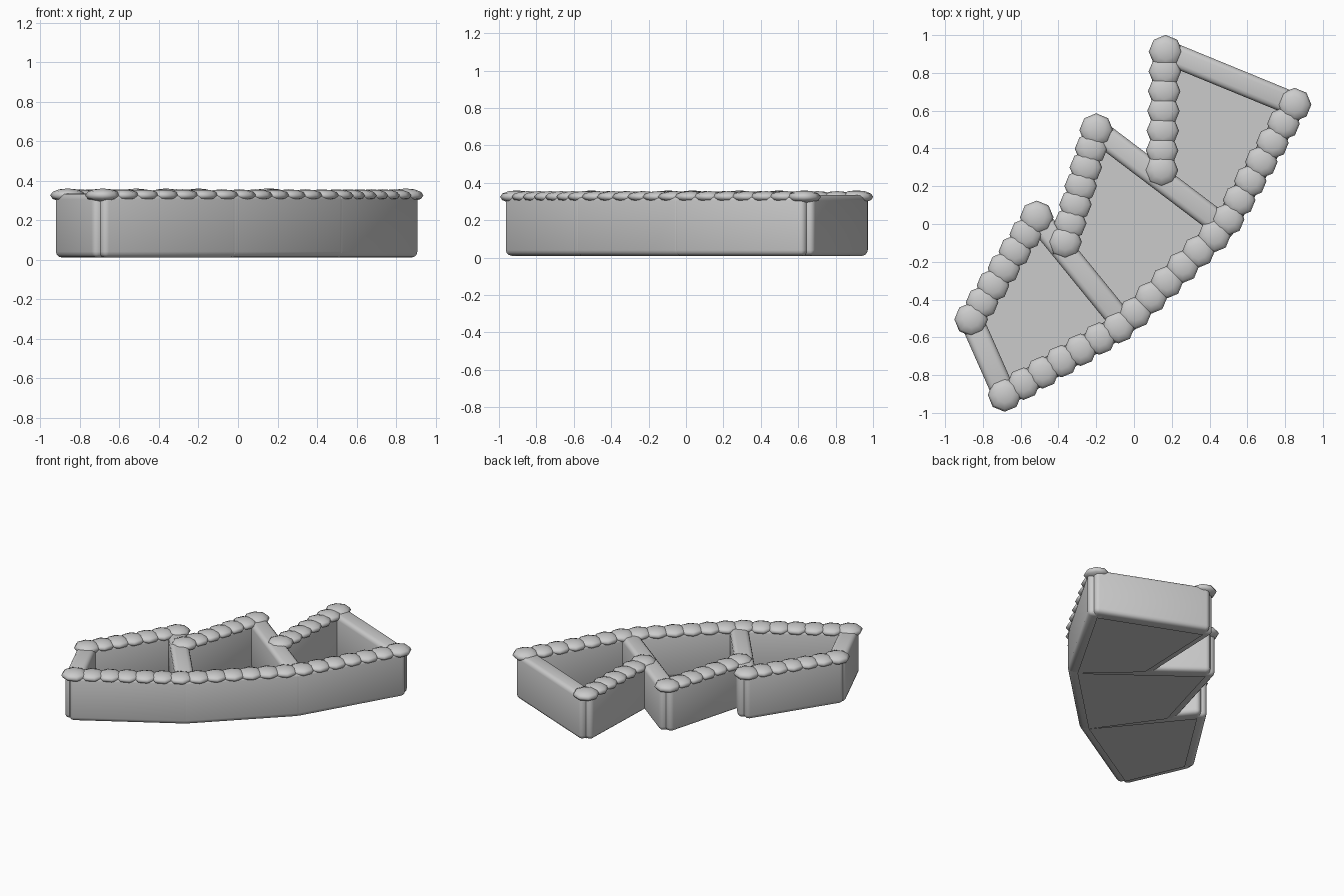
import bpy, bmesh, math
from mathutils import Vector

cube = bpy.data.objects.get("Cube")
if cube:
    bpy.data.objects.remove(cube)

stone = bpy.data.materials.new("light_grey_stone")
stone.use_nodes = True
stone.diffuse_color = (0.6, 0.6, 0.6, 1)
stone.node_tree.nodes["Principled BSDF"].inputs["Base Color"].default_value = (0.6, 0.6, 0.6, 1)

WALL_W, WALL_TOP, WALL_BASE, OVERHANG = 0.125, 0.335, 0.01, 0.03

# Corner points along the outer curve and the inner, stepped side
outer = [Vector(p) for p in ((-0.685, -0.905), (-0.055, -0.53), (0.475, -0.015), (0.85, 0.632))]
inner = [(Vector(a), Vector(b)) for a, b in (
    ((-0.862, -0.505), (-0.515, 0.035)),
    ((-0.365, -0.095), (-0.20, 0.497)),
    ((0.145, 0.285), (0.167, 0.912)))]


def finish(name, bm):
    mesh = bpy.data.meshes.new(name)
    bm.to_mesh(mesh)
    bm.free()
    mesh.materials.append(stone)
    obj = bpy.data.objects.new(name, mesh)
    bpy.context.collection.objects.link(obj)
    return obj


def wall(name, a, b):
    """Rounded block standing along the line from a to b."""
    bm = bmesh.new()
    bmesh.ops.create_cube(bm, size=1)
    d = b - a
    size = Vector((d.length + 2 * OVERHANG, WALL_W, WALL_TOP - WALL_BASE))
    bmesh.ops.scale(bm, vec=size, verts=bm.verts)
    bmesh.ops.bevel(bm, geom=bm.edges[:], offset=0.03, segments=3,
                    profile=0.5, affect='EDGES')
    for f in bm.faces:
        f.smooth = True
    obj = finish(name, bm)
    mid = (a + b) / 2
    obj.location = (mid.x, mid.y, (WALL_TOP + WALL_BASE) / 2)
    obj.rotation_euler.z = math.atan2(d.y, d.x)


def cap_row(name, points, count):
    """Flattened round stones spaced evenly along a path, larger at the ends."""
    bm = bmesh.new()
    lengths = [(q - p).length for p, q in zip(points, points[1:])]
    for i in range(count):
        s = sum(lengths) * i / (count - 1)
        k = 0
        while k < len(lengths) - 1 and s > lengths[k]:
            s -= lengths[k]
            k += 1
        d = points[k + 1] - points[k]
        pos = points[k] + d * (s / lengths[k])
        end = i in (0, count - 1)
        r, h = (0.089, 0.035) if end else (0.086, 0.031)
        made = bmesh.ops.create_uvsphere(bm, u_segments=8, v_segments=6, radius=1)
        verts = made["verts"]
        bmesh.ops.scale(bm, vec=(r, r, h), verts=verts)
        bmesh.ops.translate(bm, vec=(pos.x, pos.y, 0.325), verts=verts)
    for f in bm.faces:
        f.smooth = True
    finish(name, bm)


def floor(name, corners):
    bm = bmesh.new()
    face = bm.faces.new([bm.verts.new((p.x, p.y, 0)) for p in corners])
    face.normal_update()
    if face.normal.z < 0:
        face.normal_flip()
    finish(name, bm)


# Three bays, each with outer wall, inner wall, floor and inner cap stones
for i, (a, b) in enumerate(inner):
    n = str(i + 1)
    wall("outer_wall_" + n, outer[i], outer[i + 1])
    wall("inner_wall_" + n, a, b)
    floor("floor_" + n, [outer[i], outer[i + 1], b, a])
    cap_row("inner_cap_stones_" + n, [a, b], 7)

# Cross walls: first end, dividers, last end
wall("end_wall", inner[0][0], outer[0])
for i, (a, b) in enumerate(inner):
    wall("cross_wall_" + str(i + 1), b, outer[i + 1])

cap_row("outer_cap_stones", outer, 20)
